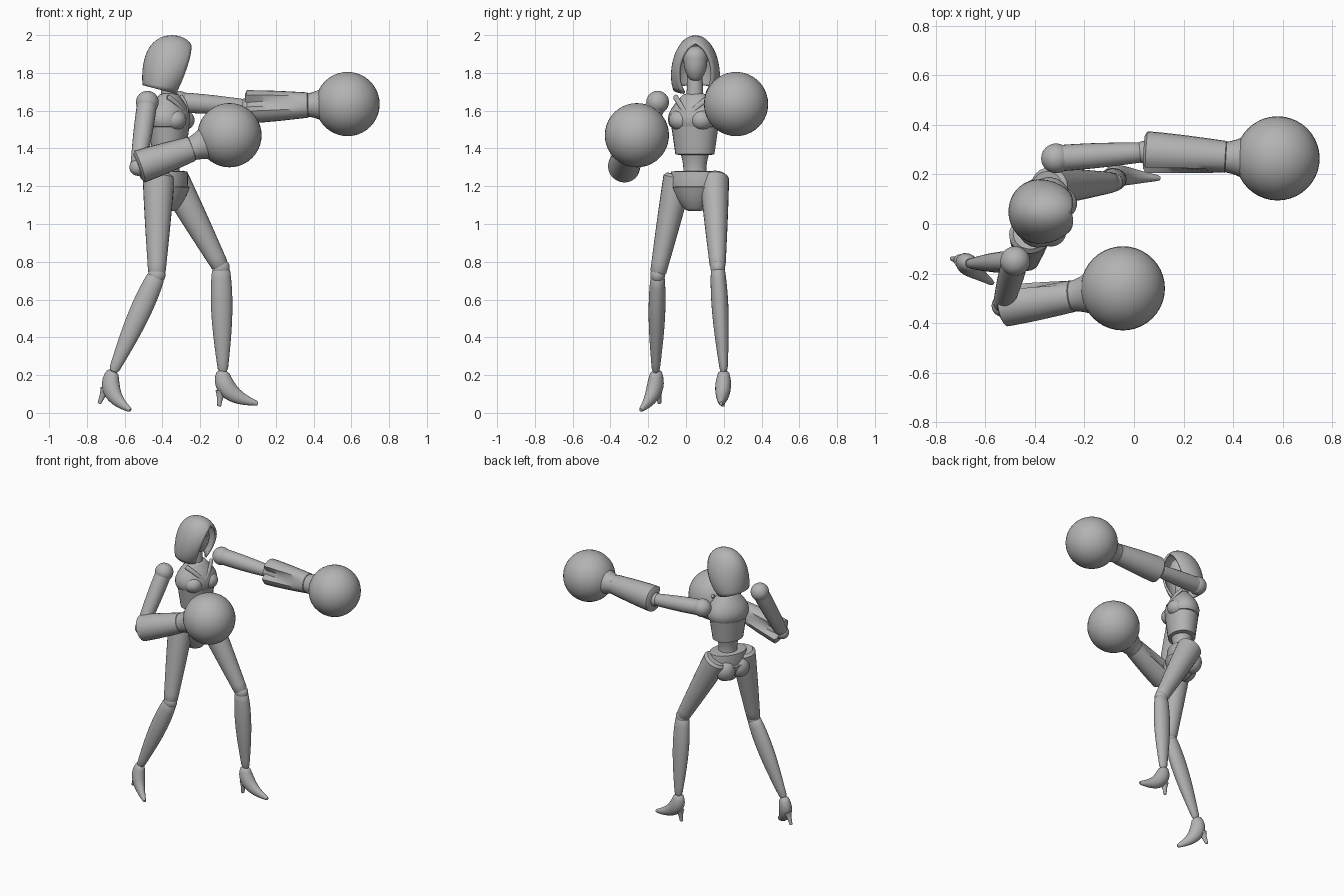
import bpy, bmesh
from math import sin, cos, pi, radians, asin, sqrt, atan2
from mathutils import Vector, Matrix

if "Cube" in bpy.data.objects:
    bpy.data.objects.remove(bpy.data.objects["Cube"])

AXIS_Y, AXIS_Z = Vector((0, 1, 0)), Vector((0, 0, 1))
FORWARD = Vector((0.93, -0.36, 0)).normalized()
SIDEWAYS = AXIS_Z.cross(FORWARD)

grey = bpy.data.materials.new("plain_grey")
grey.use_nodes = True
grey.diffuse_color = (0.45, 0.45, 0.45, 1)
grey.node_tree.nodes["Principled BSDF"].inputs["Base Color"].default_value = grey.diffuse_color


def finish(name, bm):
    bmesh.ops.recalc_face_normals(bm, faces=bm.faces)
    mesh = bpy.data.meshes.new(name)
    bm.to_mesh(mesh)
    bm.free()
    mesh.materials.append(grey)
    part = bpy.data.objects.new(name, mesh)
    bpy.context.collection.objects.link(part)
    bpy.ops.object.select_all(action='DESELECT')
    part.select_set(True)
    bpy.context.view_layer.objects.active = part
    bpy.ops.object.shade_smooth_by_angle(angle=radians(40))
    return part


def ball(name, centre, radius, stretch=(1, 1, 1), turn=0):
    bm = bmesh.new()
    shape = Matrix.Diagonal(Vector((*stretch, 1)))
    place = Matrix.Translation(centre) @ Matrix.Rotation(turn, 4, 'Z') @ shape
    bmesh.ops.create_uvsphere(bm, u_segments=40, v_segments=20, radius=radius, matrix=place)
    return finish(name, bm)


def tube(name, start, end, r_start, r_end, bulge=0, flat=1, ref=AXIS_Y, bend=None, groove=None):
    """Tapered, swelling tube with softened ends; flat scales its width along ref."""
    bend = bend or (start + end) / 2
    sides, steps = 24, 12
    stations = [0] + [0.03 + 0.94 * k / steps for k in range(steps + 1)] + [1]
    bm = bmesh.new()
    rings = []
    for t in stations:
        centre = start.lerp(bend, t).lerp(bend.lerp(end, t), t)
        along = (bend - start).lerp(end - bend, t).normalized()
        u = (ref - along * ref.dot(along)).normalized()
        v = along.cross(u)
        radius = r_start + (r_end - r_start) * t + bulge * sin(pi * t ** 0.8)
        if t in (0, 1):
            radius *= 0.8
        ring = []
        for i in range(sides):
            angle = 2 * pi * i / sides
            r = radius
            if groove is not None and cos(angle - groove) > 0.95:
                r *= 0.5 + 0.5 * t
            ring.append(bm.verts.new(centre + u * (r * flat * cos(angle)) + v * (r * sin(angle))))
        rings.append(ring)
    for a, b in zip(rings, rings[1:]):
        for i in range(sides):
            bm.faces.new((a[i - 1], a[i], b[i], b[i - 1]))
    bm.faces.new(rings[0])
    bm.faces.new(rings[-1])
    return finish(name, bm)


# Torso, stacked around one upright axis
def torso(height, forward=0, sideways=0):
    return Vector((-0.365, 0.047, height)) + FORWARD * forward + SIDEWAYS * sideways


def torso_part(name, low, high, r_low, r_high, bulge, flat):
    tube(name, torso(low), torso(high), r_low, r_high, bulge, flat, FORWARD)


torso_part("crotch", 1.07, 1.2, 0.045, 0.13, 0.01, 0.85)
torso_part("hips", 1.18, 1.28, 0.13, 0.13, 0.005, 0.7)
torso_part("waist", 1.22, 1.4, 0.08, 0.085, -0.02, 0.9)
torso_part("ribcage", 1.365, 1.52, 0.105, 0.128, 0, 0.82)
torso_part("upper_chest", 1.51, 1.69, 0.13, 0.06, 0.04, 0.75)
torso_part("neck", 1.65, 1.82, 0.045, 0.04, 0, 1)
TURN = atan2(FORWARD.y, FORWARD.x)

# Head: a tapering mask under a rounded brow
face = Vector((-0.34, 0.05, 1.76))
tube("mask", face, face + AXIS_Z * 0.125, 0.025, 0.067, 0.015, 0.95)
ball("brow", face + AXIS_Z * 0.12, 0.062)

# Hood: egg-shaped shell, open at the front
bm = bmesh.new()
rows, columns, grid = 16, 32, []
for k in range(rows + 1):
    t = (k / rows) ** 1.5
    swell = sqrt(1 - (1 - t / 0.7) ** 2)
    depth, width = swell * (0.18 - 0.075 * t), 0.13 * swell
    centre = -0.35 - 0.06 * t * t
    opening = 0.09 * sqrt(max(0, sin(pi * (t - 0.15))))
    edge = asin(opening / max(width, 0.001))
    row = []
    for i in range(columns + 1):
        angle = edge + 2 * (pi - edge) * i / columns
        lift = 0.025 * t ** 4 * (1 - cos(angle))
        row.append(bm.verts.new((centre + depth * cos(angle), face.y + width * sin(angle),
                                 2 - 0.315 * t + lift)))
    grid.append(row)
for a, b in zip(grid, grid[1:]):
    for i in range(columns):
        bm.faces.new((a[i], a[i + 1], b[i + 1], b[i]))
bmesh.ops.remove_doubles(bm, verts=bm.verts, dist=0.001)
hood = finish("hood", bm)
cloth = hood.modifiers.new("cloth_thickness", 'SOLIDIFY')
cloth.thickness = 0.014

# Joints of the boxing pose
pose = {
    "right": dict(shoulder=(-0.48, -0.15, 1.645), elbow=(-0.53, -0.33, 1.3),
                  wrist=(-0.24, -0.29, 1.4), hand=(-0.045, -0.26, 1.47),
                  hip=(-0.42, -0.04, 1.26), knee=(-0.43, -0.15, 0.73),
                  ankle=(-0.66, -0.16, 0.22), heel=(-0.735, -0.14, 0.05),
                  toe=(-0.57, -0.24, 0.015)),
    "left": dict(shoulder=(-0.315, 0.265, 1.645), elbow=(0.04, 0.29, 1.62),
                 wrist=(0.38, 0.27, 1.63), hand=(0.58, 0.265, 1.635),
                 hip=(-0.35, 0.15, 1.25), knee=(-0.09, 0.168, 0.77),
                 ankle=(-0.08, 0.2, 0.22), heel=(-0.1, 0.195, 0.035),
                 toe=(0.105, 0.185, 0.05)),
}

for side, joints in pose.items():
    j = {name: Vector(point) for name, point in joints.items()}
    sign = 1 if side == "left" else -1
    name = side + "_"

    # Body details
    ball(name + "bust", torso(1.55, 0.055, 0.06 * sign), 0.062, (1, 1, 0.9), TURN)
    ball(name + "buttock", torso(1.165, -0.045, 0.055 * sign), 0.07, (1, 1, 1.1), TURN)
    tube(name + "neckline_strap", torso(1.675, 0.03, 0.1 * sign), torso(1.57, 0.1), 0.015, 0.012,
         flat=0.7, ref=FORWARD, bend=torso(1.63, 0.09, 0.05 * sign))

    # Arm; the forearm has a tapering groove along its inner side
    ball(name + "shoulder", j["shoulder"], 0.06)
    tube(name + "upper_arm", j["shoulder"], j["elbow"], 0.052, 0.04, 0.004)
    ball(name + "elbow", j["elbow"], 0.045)
    tube(name + "forearm", j["elbow"], j["wrist"], 0.088, 0.066, 0.003, 0.97,
         groove=pi / 2 + sign * radians(75))
    tube(name + "glove_cuff", j["wrist"].lerp(j["hand"], -0.06), j["wrist"].lerp(j["hand"], 0.6),
         0.062, 0.115, -0.008)
    ball(name + "boxing_glove", j["hand"], 0.17)

    # Leg
    tube(name + "thigh", j["hip"], j["knee"], 0.085, 0.045, 0.002, 0.92)
    ball(name + "knee", j["knee"], 0.046, (1, 0.85, 1))
    tube(name + "shin", j["knee"], j["ankle"], 0.045, 0.026, 0.019, 0.78)

    # High heeled shoe
    sole = j["heel"].lerp(j["ankle"], 0.3)
    across = AXIS_Z.cross(j["toe"] - j["heel"]).normalized()
    tube(name + "shoe", j["ankle"], j["toe"], 0.03, 0.012, 0.026, 0.85, across, sole)
    tube(name + "shoe_heel", j["heel"].lerp(j["ankle"], 0.45), j["heel"], 0.03, 0.01, -0.004, 0.9, across)
